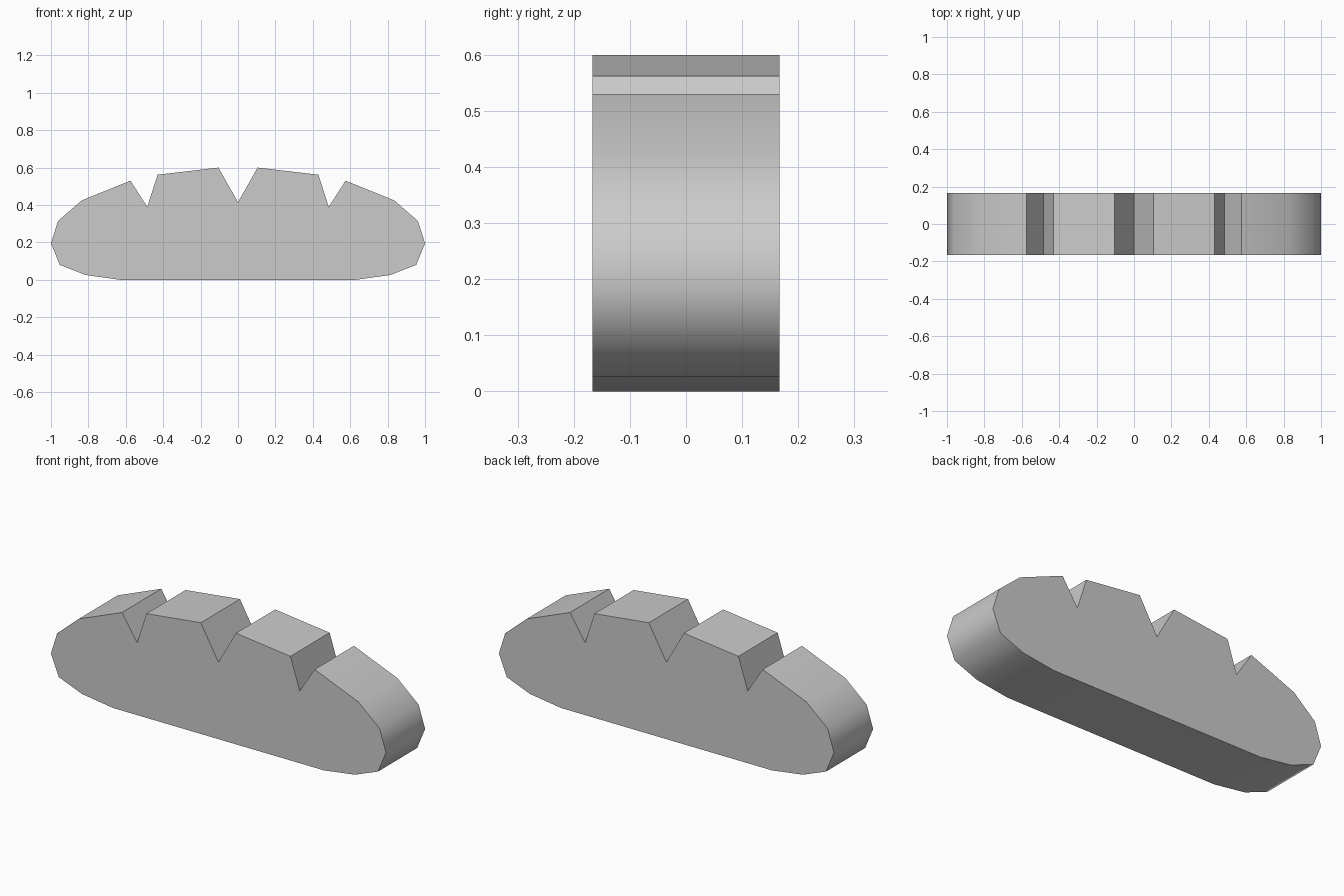
import bpy
import bmesh
import math

cube = bpy.data.objects.get("Cube")
if cube:
    bpy.data.objects.remove(cube, do_unlink=True)

HALF_DEPTH = 0.167

# Plain grey material
grey = bpy.data.materials.new("plain_grey")
grey.use_nodes = True
colour = (0.6, 0.6, 0.6, 1)
grey.diffuse_color = colour
grey.node_tree.nodes["Principled BSDF"].inputs["Base Color"].default_value = colour

# Half outline from the middle of the top, round the end, to the base
half = [(0.105, 0.6), (0.43, 0.562), (0.485, 0.39), (0.575, 0.53),
        (0.835, 0.425), (0.962, 0.315), (1, 0.195), (0.953, 0.08),
        (0.815, 0.026), (0.63, 0)]
outline = [(0, 0.415)] + half + [(-x, z) for x, z in reversed(half)]

# Notched loaf: outline extruded through its depth
bm = bmesh.new()
face = bm.faces.new([bm.verts.new((x, -HALF_DEPTH, z)) for x, z in outline])
extruded = bmesh.ops.extrude_face_region(bm, geom=[face], use_keep_orig=True)
moved = [g for g in extruded["geom"] if isinstance(g, bmesh.types.BMVert)]
bmesh.ops.translate(bm, vec=(0, 2 * HALF_DEPTH, 0), verts=moved)
bmesh.ops.recalc_face_normals(bm, faces=bm.faces)
mesh = bpy.data.meshes.new("notched_loaf")
bm.to_mesh(mesh)
bm.free()
mesh.materials.append(grey)

loaf = bpy.data.objects.new("notched_loaf", mesh)
bpy.context.collection.objects.link(loaf)

# Rounded ends are smooth, notches and flat sides stay crisp
bpy.ops.object.select_all(action="DESELECT")
loaf.select_set(True)
bpy.context.view_layer.objects.active = loaf
bpy.ops.object.shade_smooth_by_angle(angle=math.radians(50))
